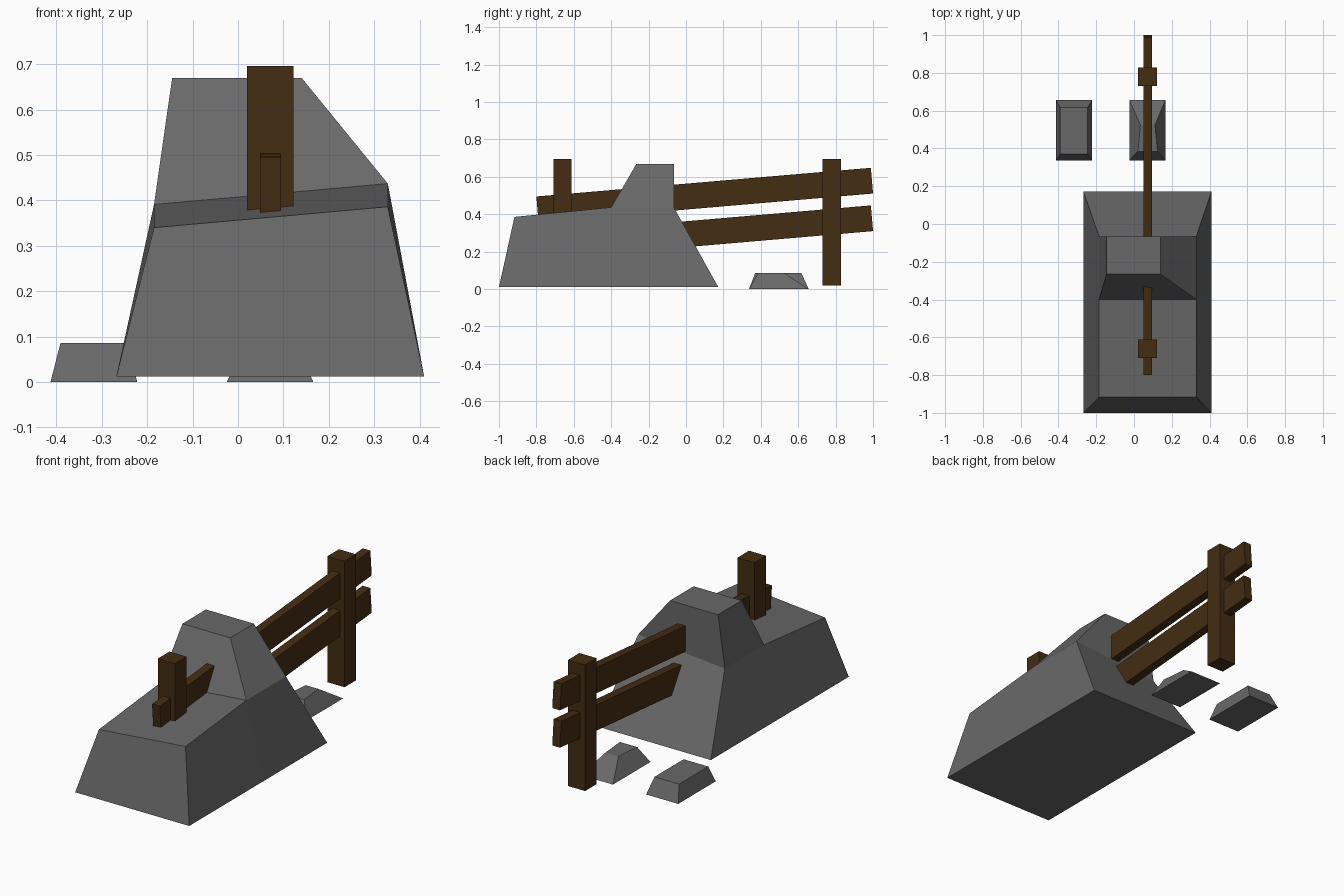
import bpy, bmesh
from mathutils import Matrix

cube = bpy.data.objects.get("Cube")
if cube:
    bpy.data.objects.remove(cube, do_unlink=True)


def material(name, color):
    m = bpy.data.materials.new(name)
    m.use_nodes = True
    m.diffuse_color = (*color, 1)
    m.node_tree.nodes["Principled BSDF"].inputs["Base Color"].default_value = (*color, 1)
    return m


STONE = material("grey stone", (0.14, 0.14, 0.14))
WOOD = material("dark wood", (0.058, 0.026, 0.006))


def finish(name, bm, mat):
    bmesh.ops.recalc_face_normals(bm, faces=bm.faces)
    mesh = bpy.data.meshes.new(name)
    bm.to_mesh(mesh)
    bm.free()
    mesh.materials.append(mat)
    bpy.context.collection.objects.link(bpy.data.objects.new(name, mesh))


def loft(rings):
    """Join four-cornered rings into a closed solid."""
    bm = bmesh.new()
    loops = [[bm.verts.new(p) for p in ring] for ring in rings]
    for a, b in zip(loops, loops[1:]):
        for i in range(4):
            j = (i + 1) % 4
            bm.faces.new((a[i], a[j], b[j], b[i]))
    bm.faces.new(loops[0])
    bm.faces.new(loops[-1])
    return bm


def beam(name, size, center, tilt=0):
    bm = bmesh.new()
    mat = Matrix.Translation(center) @ Matrix.Rotation(tilt, 4, 'X') @ Matrix.Diagonal((*size, 1))
    bmesh.ops.create_cube(bm, size=1, matrix=mat)
    finish(name, bm, WOOD)


# Boulder: cross-sections from front to back, with a sloping shelf
def section(y_base, y_top, z_left, z_right):
    return [(-0.268, y_base, 0.012), (0.41, y_base, 0.012),
            (0.33, y_top, z_right), (-0.185, y_top, z_left)]


boulder = loft([section(-1, -0.917, 0.34, 0.386),
                section(-0.37, -0.4, 0.391, 0.437),
                section(0.172, -0.065, 0.391, 0.437)])

# Boulder peak: raise the rear part of the shelf into a narrower cap
boulder.faces.ensure_lookup_table()
shelf = max(boulder.faces, key=lambda f: f.calc_center_median().z)
cap = bmesh.ops.extrude_discrete_faces(boulder, faces=[shelf])["faces"][0]
for v in cap.verts:
    v.co = (-0.145 if v.co.x < 0 else 0.14, -0.265 if v.co.y < -0.2 else -0.065, 0.67)
bmesh.ops.remove_doubles(boulder, verts=boulder.verts, dist=0.0001)
finish("boulder", boulder, STONE)


# Small stones: tapered blocks, each end given as x-left, x-right, y
def stone(name, base_front, base_back, top_front, top_back):
    def ring(front, back, z):
        return [(front[0], front[2], z), (front[1], front[2], z),
                (back[1], back[2], z), (back[0], back[2], z)]
    finish(name, loft([ring(base_front, base_back, 0), ring(top_front, top_back, 0.086)]), STONE)


stone("right_stone", (-0.413, -0.222, 0.337), (-0.413, -0.222, 0.656),
      (-0.391, -0.245, 0.37), (-0.391, -0.245, 0.617))
stone("left_stone", (-0.025, 0.166, 0.337), (-0.025, 0.166, 0.656),
      (0.021, 0.124, 0.385), (0.034, 0.111, 0.525))

# Fence posts
for name, y in (("front_post", -0.66), ("back_post", 0.78)):
    beam(name, (0.102, 0.098, 0.677), (0.071, y, 0.358))

# Fence rails, rising toward the back
for name, z in (("upper_rail", 0.503), ("lower_rail", 0.302)):
    beam(name, (0.046, 1.795, 0.138), (0.072, 0.1, z), 0.0855)
